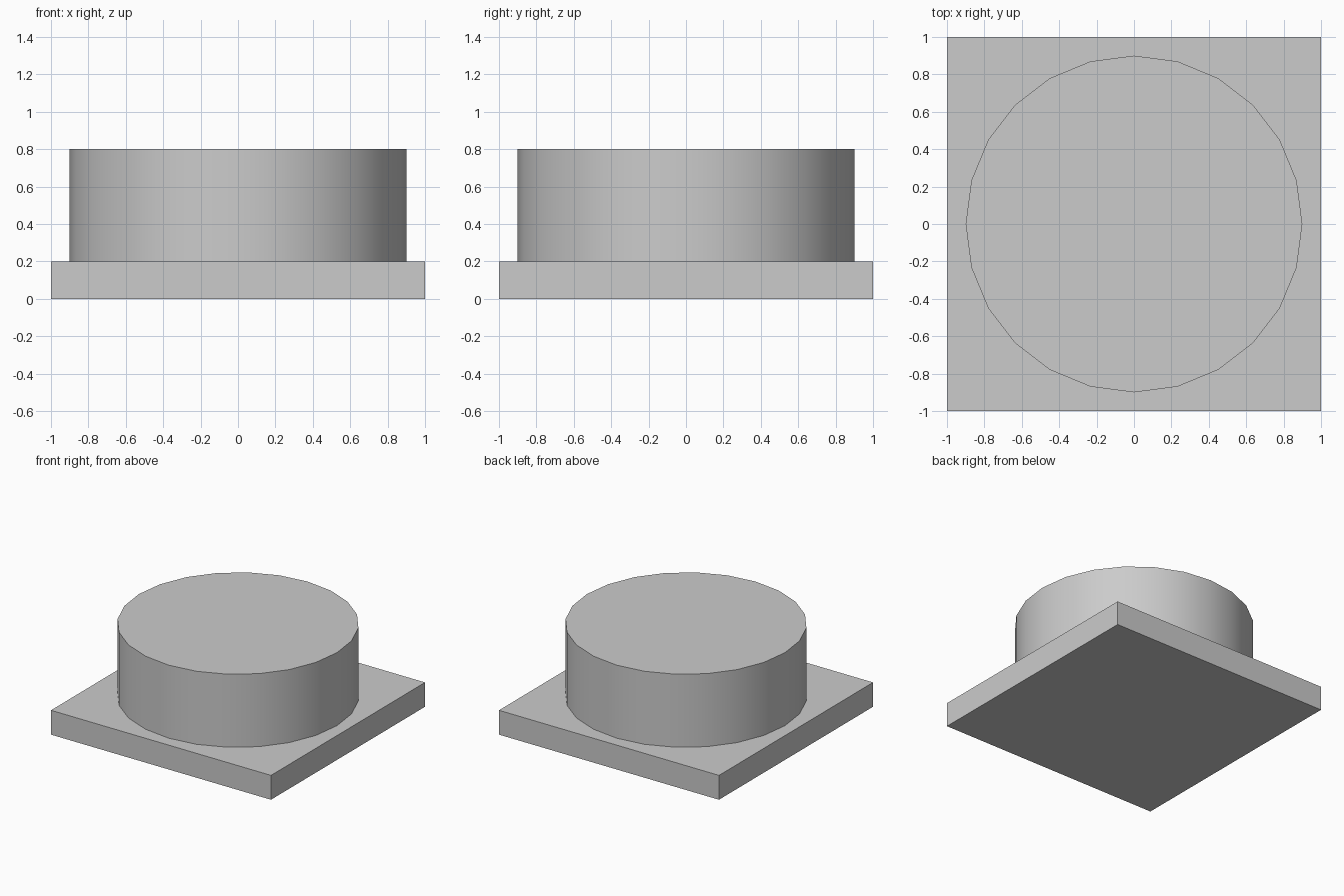
import bpy
import math

default = bpy.data.objects.get("Cube")
if default:
    bpy.data.objects.remove(default, do_unlink=True)

# Single neutral grey
grey = bpy.data.materials.new("light_grey")
grey.use_nodes = True
colour = (0.6, 0.6, 0.6, 1)
grey.diffuse_color = colour
grey.node_tree.nodes["Principled BSDF"].inputs["Base Color"].default_value = colour

BASE_HEIGHT = 0.2
DRUM_HEIGHT = 0.6


def finish(name):
    obj = bpy.context.object
    obj.name = name
    obj.data.materials.append(grey)
    return obj


# Square base plate
bpy.ops.mesh.primitive_cube_add(size=1, location=(0, 0, BASE_HEIGHT / 2))
base = finish("base_plate")
base.scale = (2, 2, BASE_HEIGHT)
bpy.ops.object.transform_apply(location=False, rotation=False, scale=True)

# Round drum standing on the plate, smooth sides with a sharp rim
bpy.ops.mesh.primitive_cylinder_add(
    vertices=24, radius=0.9, depth=DRUM_HEIGHT,
    location=(0, 0, BASE_HEIGHT + DRUM_HEIGHT / 2))
finish("drum")
bpy.ops.object.shade_smooth_by_angle(angle=math.radians(30))
